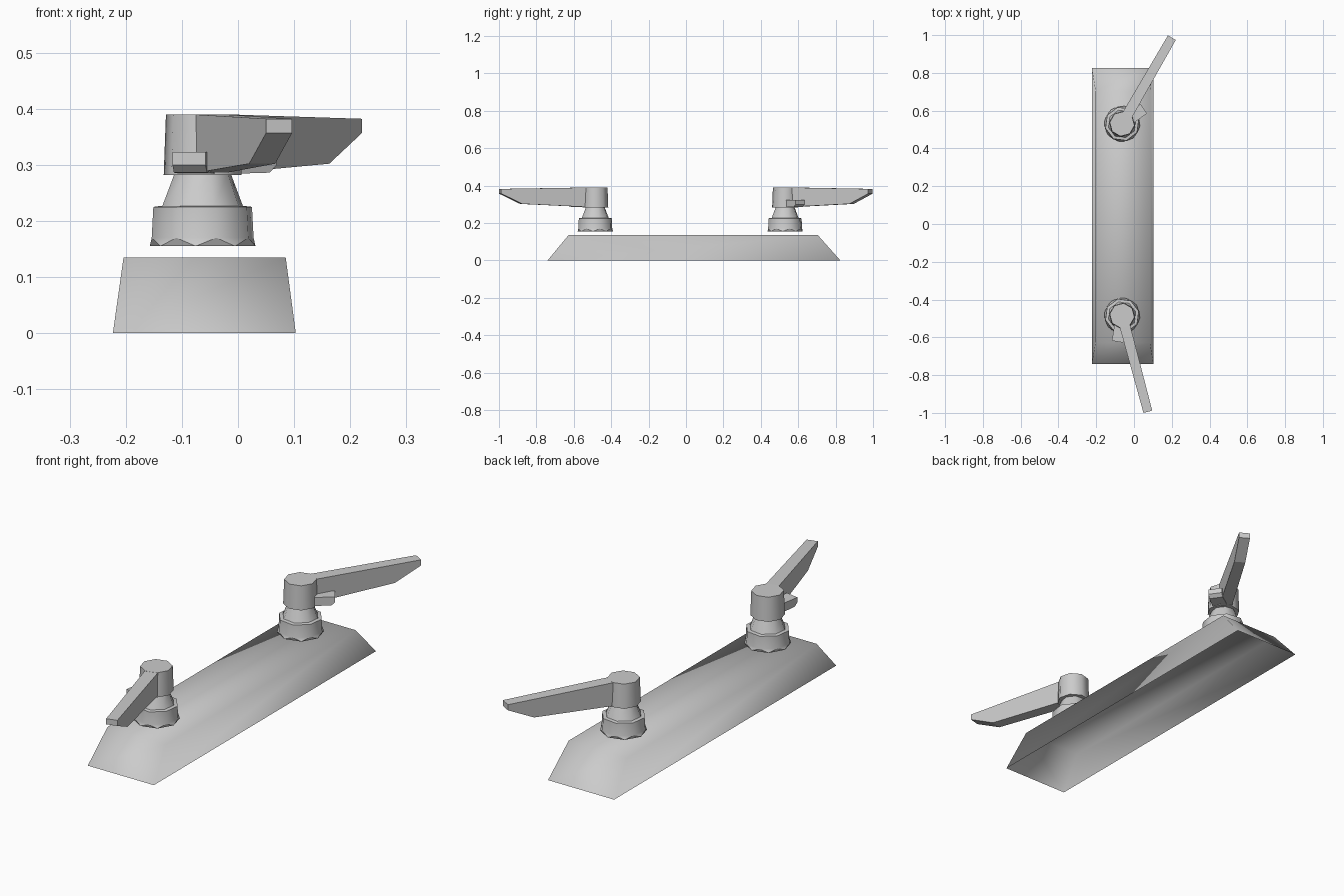
import bpy, bmesh, math
from mathutils import Matrix, Vector

if "Cube" in bpy.data.objects:
    bpy.data.objects.remove(bpy.data.objects["Cube"])

SIDES = 8


def finish(name, bm, angle=None, matrix=None):
    if matrix is not None:
        bm.transform(matrix)
    bmesh.ops.recalc_face_normals(bm, faces=bm.faces)
    me = bpy.data.meshes.new(name)
    bm.to_mesh(me)
    bm.free()
    ob = bpy.data.objects.new(name, me)
    bpy.context.collection.objects.link(ob)
    if angle:
        bpy.ops.object.select_all(action='DESELECT')
        ob.select_set(True)
        bpy.context.view_layer.objects.active = ob
        bpy.ops.object.shade_smooth_by_angle(angle=math.radians(angle))
    return ob


def turned(rings, cap_bottom=False, cap_top=False):
    """Stack of polygon rings (radius, z, turn in steps), bridged in order."""
    bm = bmesh.new()
    loops = []
    for r, z, turn in rings:
        loops.append([bm.verts.new((r * math.cos((i + turn) * math.tau / SIDES),
                                    r * math.sin((i + turn) * math.tau / SIDES), z))
                      for i in range(SIDES)])
    for k in range(len(rings) - 1):
        a, b = loops[k], loops[k + 1]
        for i in range(SIDES):
            j = (i + 1) % SIDES
            if rings[k][2] == rings[k + 1][2]:
                bm.faces.new((a[i], a[j], b[j], b[i]))
            else:  # half-step turn gives a zigzag of triangles
                bm.faces.new((a[i], b[j], b[i]))
                bm.faces.new((a[i], a[j], b[j]))
    if cap_bottom:
        bm.faces.new(loops[0])
    if cap_top:
        bm.faces.new(loops[-1])
    return bm


def slab(profile):
    """Extrude (r, z, half width) profile points to both sides of the r axis."""
    bm = bmesh.new()
    left = [bm.verts.new((r, w, z)) for r, z, w in profile]
    right = [bm.verts.new((r, -w, z)) for r, z, w in profile]
    bm.faces.new(left)
    bm.faces.new(right[::-1])
    n = len(profile)
    for i in range(n):
        j = (i + 1) % n
        bm.faces.new((left[i], right[i], right[j], left[j]))
    return bm


# Base plate: tapered shell, open underneath
bm = bmesh.new()
loops = []
for x0, x1, y0, y1, z in ((-.223, .103, -.74, .825, 0), (-.204, .085, -.628, .705, .135)):
    loops.append([bm.verts.new((x, y, z)) for x, y in ((x0, y0), (x1, y0), (x1, y1), (x0, y1))])
for i in range(4):
    j = (i + 1) % 4
    bm.faces.new((loops[0][i], loops[0][j], loops[1][j], loops[1][i]))
bm.faces.new(loops[1])
finish("base_plate", bm, 180)

# Two taps: same parts, different lever angle
for side, y, angle in (("front", -.485, -75), ("back", .53, 60)):
    place = Matrix.Translation(Vector((-.063, y, 0))) @ Matrix.Rotation(math.radians(angle), 4, 'Z')

    # Collar with zigzag lower edge
    bm = turned([(.095, .155, .5), (.094, .17, 0), (.091, .225, 0), (.075, .227, 0)])
    finish(side + "_collar", bm, 50, place)

    # Conical neck
    finish(side + "_neck", turned([(.075, .225, 0), (.052, .284, 0)]), 50, place)

    # Hub
    bm = turned([(.070, .282, .5), (.066, .39, .5)], True, True)
    finish(side + "_hub", bm, 50, place)

    # Lever blade with slanted tip
    bm = slab([(0, .283, .028), (.41, .302, .024), (.527, .357, .024),
               (.527, .382, .024), (.06, .3895, .028), (0, .3895, .028)])
    finish(side + "_lever", bm, None, place)

    # Stop lug beside the lever
    bm = slab([(0, .283, .033), (.125, .286, .030), (.14, .30, .030), (.14, .323, .030), (0, .323, .033)])
    finish(side + "_stop_lug", bm, None, place @ Matrix.Rotation(math.radians(-25), 4, 'Z'))
